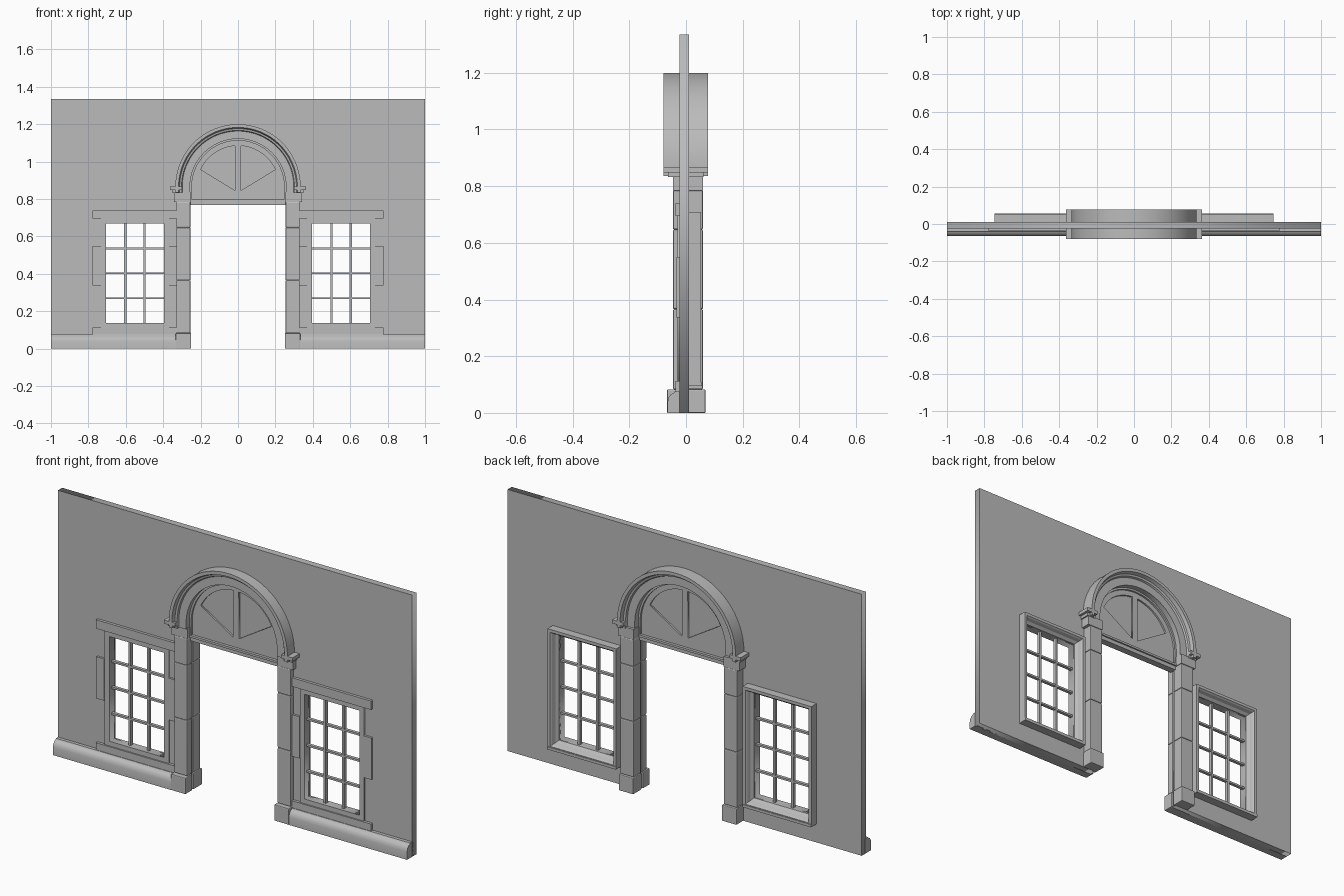
import bpy, bmesh, math

cube = bpy.data.objects.get("Cube")
if cube:
    bpy.data.objects.remove(cube, do_unlink=True)

stone = bpy.data.materials.new("grey stone")
stone.use_nodes = True
GREY = (0.5, 0.5, 0.5, 1)
stone.diffuse_color = GREY
stone.node_tree.nodes["Principled BSDF"].inputs["Base Color"].default_value = GREY


def add(name, mesh, smooth=False):
    ob = bpy.data.objects.new(name, mesh)
    bpy.context.scene.collection.objects.link(ob)
    mesh.materials.clear()
    mesh.materials.append(stone)
    if smooth:
        bpy.ops.object.select_all(action="DESELECT")
        ob.select_set(True)
        bpy.context.view_layer.objects.active = ob
        bpy.ops.object.shade_smooth_by_angle(angle=math.radians(30))
    return ob


def finish(name, bm, smooth=False):
    bmesh.ops.recalc_face_normals(bm, faces=bm.faces)
    mesh = bpy.data.meshes.new(name)
    bm.to_mesh(mesh)
    bm.free()
    return add(name, mesh, smooth)


def box(name, xs, ys, zs, bevel=0.0):
    bm = bmesh.new()
    bmesh.ops.create_cube(bm, size=1)
    for v in bm.verts:
        v.co = [sum(r) / 2 + c * abs(r[1] - r[0]) for r, c in zip((xs, ys, zs), v.co)]
    if bevel:
        bmesh.ops.bevel(bm, geom=bm.edges[:], offset=bevel, segments=2,
                        profile=0.5, affect="EDGES")
    return finish(name, bm)


def plate(name, loops, y0, y1):
    """Upright plate: first loop is the outline, the others are holes."""
    curve = bpy.data.curves.new(name, "CURVE")
    curve.dimensions, curve.fill_mode = "2D", "BOTH"
    curve.extrude = (y1 - y0) / 2
    for loop in loops:
        sp = curve.splines.new("POLY")
        sp.points.add(len(loop) - 1)
        for p, (x, z) in zip(sp.points, loop):
            p.co = (x, z, 0, 1)
        sp.use_cyclic_u = True
    tmp = bpy.data.objects.new(name, curve)
    mesh = bpy.data.meshes.new_from_object(tmp)
    bpy.data.objects.remove(tmp)
    for v in mesh.vertices:
        x, z, d = v.co
        v.co = (x, (y0 + y1) / 2 - d, z)
    bm = bmesh.new()
    bm.from_mesh(mesh)
    bmesh.ops.remove_doubles(bm, verts=bm.verts, dist=1e-5)
    return finish(name, bm)


def sweep(name, stations, closed, smooth=False):
    """Skin a row of matching cross-sections."""
    bm = bmesh.new()
    rows = [[bm.verts.new(p) for p in st] for st in stations]
    n = len(rows[0])
    for i in range(len(rows) if closed else len(rows) - 1):
        a, b = rows[i], rows[(i + 1) % len(rows)]
        for j in range(n):
            k = (j + 1) % n
            bm.faces.new((a[j], a[k], b[k], b[j]))
    if not closed:
        bm.faces.new(rows[0])
        bm.faces.new(rows[-1])
    return finish(name, bm, smooth)


def rect(x0, x1, z0, z1):
    return [(x0, z0), (x1, z0), (x1, z1), (x0, z1)]


def arc(r, a0, a1, n=40):
    angles = [math.radians(a0 + (a1 - a0) * i / n) for i in range(n + 1)]
    return [(r * math.cos(a), SPRING + r * math.sin(a)) for a in angles]


SPRING = 0.865                      # height of the arch centre
HEIGHT = 1.335
DOOR = 0.26
WALL = (-0.023, 0.011)
WIN_X, WIN_W, WIN_Z0, WIN_Z1 = 0.551, 0.155, 0.136, 0.67

# Wall with doorway and two window openings
outline = [(-1, 0), (-1, HEIGHT), (1, HEIGHT), (1, 0), (DOOR, 0)]
outline += arc(DOOR, 0, 180) + [(-DOOR, 0)]
holes = [rect(s * WIN_X - WIN_W, s * WIN_X + WIN_W, WIN_Z0, WIN_Z1) for s in (-1, 1)]
plate("wall", [outline] + holes, *WALL)


# Arch mouldings with a projecting hood, front and back
def arch(name, profile):
    angles = [math.pi * i / 48 for i in range(49)]
    path = [(1, 0, -0.03)] + [(math.cos(a), math.sin(a), 0) for a in angles] + [(-1, 0, -0.03)]
    sweep(name, [[(r * c, y, SPRING + r * s + dz) for r, y in profile]
                 for c, s, dz in path], False, True)


hood = [(0.257, 0), (0.257, 0.6), (0.298, 0.6), (0.302, 0.72),
        (0.312, 0.76), (0.318, 1), (0.335, 1), (0.335, 0)]
arch("front_arch", [(r, -0.01 - 0.07 * d) for r, d in hood])
arch("back_arch", [(r, 0.078 * d) for r, d in hood])

# Fanlight: pierced panel, recessed panes, rim and transom
lower, half = math.radians(31), 0.016
wedge = [(half, 0.846)] + arc(0.22, 25, 86, 16)
panel = [(-0.257, 0.79), (0.257, 0.79)] + arc(0.257, 0, 180)
plate("fanlight_panel", [panel, wedge, [(-x, z) for x, z in wedge]], -0.016, 0.008)
plate("fanlight_panes", [[(-0.23, 0.82), (0.23, 0.82)] + arc(0.23, 0, 180)], -0.007, -0.001)
rim = arc(0.258, 0, 180) + arc(0.247, 180, 0)
plate("fanlight_rim", [[(0.258, 0.79)] + rim[:41] + [(-0.258, 0.79), (-0.247, 0.79)]
                       + rim[41:] + [(0.247, 0.79)]], -0.026, 0.018)
box("transom", (-0.258, 0.258), (-0.022, 0.014), (0.767, 0.787))
box("transom_ledge", (-0.258, 0.258), (-0.03, 0.022), (0.787, 0.798))

for s, side in ((1, "left"), (-1, "right")):
    def sx(a, b):
        return (min(s * a, s * b), max(s * a, s * b))

    # Door pilasters of stacked blocks, with plinth, impost and hood return
    for face, y_in, y_out, y_base, y_cap in (("front", -0.01, -0.046, -0.067, -0.08),
                                             ("back", 0.0, 0.06, 0.069, 0.078)):
        def ys(out):
            return (min(y_in, out), max(y_in, out))

        box(f"{side}_{face}_plinth", sx(0.25, 0.333), ys(y_base), (0, 0.083), 0.004)
        for z0, z1 in ((0.083, 0.366), (0.366, 0.647), (0.647, 0.785)):
            box(f"{side}_{face}_pilaster_block", sx(0.254, 0.33), ys(y_out), (z0, z1), 0.005)
        box(f"{side}_{face}_impost", sx(0.254, 0.343), ys(y_out), (0.785, 0.838))
        box(f"{side}_{face}_return_lower", sx(0.3, 0.35), ys(y_cap * 0.8), (0.832, 0.848))
        box(f"{side}_{face}_return_upper", sx(0.3, 0.363), ys(y_cap), (0.848, 0.866))

    # Rounded skirting along the front
    skirt = [(-0.015, 0), (-0.065, 0), (-0.065, 0.04), (-0.061, 0.055),
             (-0.053, 0.066), (-0.043, 0.071), (-0.04, 0.076), (-0.015, 0.076)]
    sweep(f"{side}_skirting", [[(s * x, y, z) for y, z in skirt] for x in (0.33, 1)],
          False, True)

    # Window surround on the front: blocks alternating wide and narrow
    cx = s * WIN_X
    hole = rect(cx - WIN_W, cx + WIN_W, WIN_Z0, WIN_Z1)
    inner = rect(cx - 0.181, cx + 0.181, 0.112, 0.695)
    plate(f"{side}_window_casing", [inner, hole], -0.03, -0.015)
    for label, z0, z1 in (("lintel", 0.695, 0.74), ("sill", 0.07, 0.112)):
        box(f"{side}_window_{label}", (cx - 0.226, cx + 0.226), (-0.037, -0.015), (z0, z1))
    for e in (-1, 1):
        xs = sorted((cx + e * 0.181, cx + e * 0.226))
        box(f"{side}_window_quoin", xs, (-0.034, -0.015), (0.337, 0.55))

    # Moulded window frame on the back
    mould = [(0, 0.005), (0, 0.016), (0.012, 0.028), (0.018, 0.045),
             (0.024, 0.053), (0.039, 0.053), (0.039, 0.005)]
    corners = ((-1, 0), (1, 0), (1, 1), (-1, 1))
    sweep(f"{side}_window_back_frame",
          [[(cx + a * (WIN_W + d), y, WIN_Z1 + d if b else WIN_Z0 - d) for d, y in mould]
           for a, b in corners], True)
    box(f"{side}_window_back_sill", (cx - 0.194, cx + 0.194), (0.005, 0.056), (0.094, 0.108))

    # Glazing bars: two upright, three level
    for i in (1, 2):
        x = cx - WIN_W + 2 * WIN_W * i / 3
        box(f"{side}_window_upright_bar", (x - 0.006, x + 0.006), (-0.014, 0.004),
            (WIN_Z0, WIN_Z1))
    for i in (1, 2, 3):
        z = WIN_Z0 + (WIN_Z1 - WIN_Z0) * i / 4
        box(f"{side}_window_level_bar", (cx - WIN_W, cx + WIN_W), (-0.013, 0.003),
            (z - 0.005, z + 0.005))
